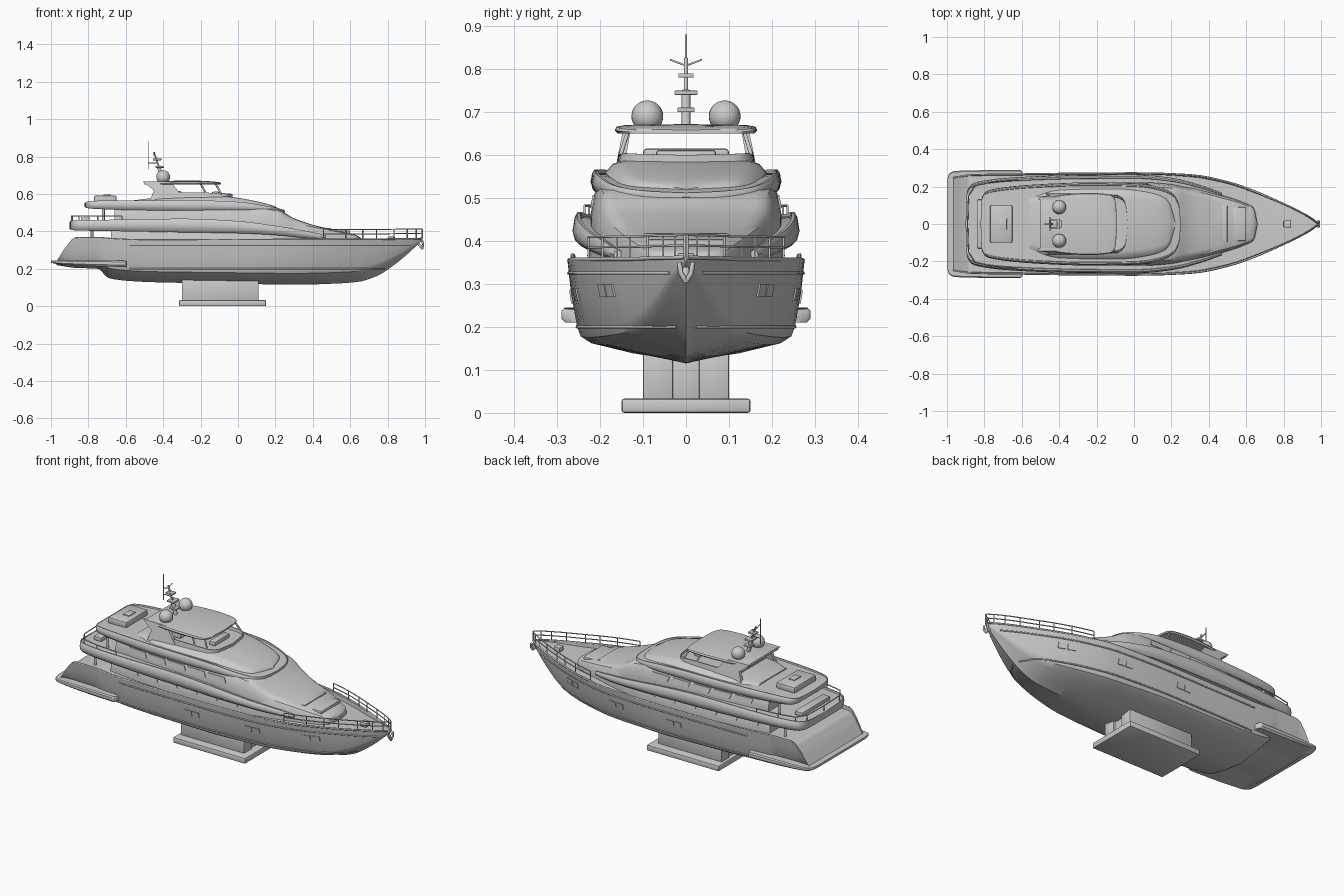
import bpy, bmesh, math
from mathutils import Vector
from mathutils.bvhtree import BVHTree

if "Cube" in bpy.data.objects:
    bpy.data.objects.remove(bpy.data.objects["Cube"])

COLOUR = (0.6, 0.6, 0.6, 1)
grey = bpy.data.materials.new("light grey")
grey.use_nodes = True
grey.diffuse_color = COLOUR
grey.node_tree.nodes["Principled BSDF"].inputs["Base Color"].default_value = COLOUR


def finish(name, bm, smooth=True):
    """Turn a bmesh into a named, shaded object and return its search tree."""
    bmesh.ops.remove_doubles(bm, verts=bm.verts, dist=0.0002)
    bmesh.ops.recalc_face_normals(bm, faces=bm.faces)
    mesh = bpy.data.meshes.new(name)
    bm.to_mesh(mesh)
    tree = BVHTree.FromBMesh(bm)
    bm.free()
    mesh.materials.append(grey)
    obj = bpy.data.objects.new(name, mesh)
    bpy.context.collection.objects.link(obj)
    if smooth:
        bpy.ops.object.select_all(action='DESELECT')
        obj.select_set(True)
        bpy.context.view_layer.objects.active = obj
        bpy.ops.object.shade_smooth_by_angle(angle=math.radians(35))
    return tree


def spline(rows, steps):
    """Smooth rows of numbers without overshoot."""
    def tangent(i, c):
        if i in (0, len(rows) - 1):
            j = min(i, len(rows) - 2)
            return rows[j + 1][c] - rows[j][c]
        a, b = rows[i][c] - rows[i - 1][c], rows[i + 1][c] - rows[i][c]
        return 2 * a * b / (a + b) if a * b > 0 else 0
    out = []
    for i in range(len(rows) - 1):
        for s in range(steps):
            t = s / steps
            h = t * t * (3 - 2 * t)
            out.append([p + (q - p) * h + tangent(i, c) * t * (1 - t) ** 2
                        - tangent(i + 1, c) * t * t * (1 - t)
                        for c, (p, q) in enumerate(zip(rows[i], rows[i + 1]))])
    return out + [list(rows[-1])]


def loft(name, rows, section, flare=0, steps=5):
    """Rows hold x, half width, bottom, top; section is a half outline in fractions."""
    bm = bmesh.new()
    outline = section + [(-u, v) for u, v in reversed(section)]
    rings = []
    for x, w, low, high in spline(rows, steps):
        k = 1 + flare * max(x, 0)
        rings.append([bm.verts.new((x, w * math.copysign(abs(u) ** k, u), low + v * (high - low)))
                      for u, v in outline])
    n = len(outline)
    for a, b in zip(rings, rings[1:]):
        for i in range(n):
            j = (i + 1) % n
            bm.faces.new((a[i], a[j], b[j], b[i]))
    bm.faces.new(rings[0])
    bm.faces.new(rings[-1])
    return finish(name, bm)


def box(name, x, y, z, bevel=0.004):
    """Bevelled box from three ranges."""
    bm = bmesh.new()
    bmesh.ops.create_cube(bm, size=1)
    for v in bm.verts:
        v.co = [r[0] + (r[1] - r[0]) * (c + 0.5) for r, c in zip((x, y, z), v.co)]
    bmesh.ops.bevel(bm, geom=bm.edges[:], offset=bevel, segments=2, affect='EDGES', profile=0.5)
    return finish(name, bm)


def tube(name, paths, radius):
    """Round bars along point lists."""
    curve = bpy.data.curves.new(name, 'CURVE')
    curve.dimensions = '3D'
    curve.bevel_depth = radius
    curve.bevel_resolution = 1
    curve.use_fill_caps = True
    for path in paths:
        sp = curve.splines.new('POLY')
        sp.points.add(len(path) - 1)
        for p, co in zip(sp.points, path):
            p.co = (*co, 1)
    curve.materials.append(grey)
    bpy.context.collection.objects.link(bpy.data.objects.new(name, curve))


def side_point(tree, x, z, out=0.0):
    hit = tree.ray_cast(Vector((x, -1, z)), Vector((0, 1, 0)))[0]
    return Vector((x, hit.y - out, z)) if hit else None


def both(path):
    return [path, [(x, -y, z) for x, y, z in path]]


def plates(name, tree, panes, skew=0.0):
    """Thin raised panes on both sides, each as x, z, length, height."""
    bm = bmesh.new()
    for x, z, l, h in panes:
        corners = [(x - l / 2, z - h / 2), (x + l / 2, z - h / 2),
                   (x + l / 2 - skew, z + h / 2), (x - l / 2 - skew, z + h / 2)]
        for s in (1, -1):
            outer, inner = [[side_point(tree, a, b, o) for a, b in corners] for o in (0.004, -0.003)]
            ring = [[bm.verts.new((p.x, p.y * s, p.z)) for p in loop] for loop in (outer, inner)]
            front = bm.faces.new(ring[0])
            for i in range(4):
                j = (i + 1) % 4
                bm.faces.new((ring[0][i], ring[0][j], ring[1][j], ring[1][i]))
            bmesh.ops.inset_individual(bm, faces=[front], thickness=0.005, depth=-0.003)
    finish(name, bm, False)


# Hull with bulwark and sunken deck
HULL = [(-.97, .25, .22, .24), (-.91, .262, .21, .33), (-.87, .266, .205, .365), (-.75, .268, .2, .367),
        (-.69, .268, .15, .362), (-.5, .272, .13, .354), (0, .276, .12, .355), (.3, .266, .115, .357),
        (.5, .228, .12, .357), (.64, .18, .13, .358), (.74, .137, .16, .358), (.86, .08, .24, .36),
        (.94, .036, .31, .361), (.985, .003, .352, .362)]
hull = loft("hull", HULL, [(0, 0), (.45, .08), (.8, .18), (.89, .25), (.92, .35), (.97, .68), (1, 1),
                           (.97, 1), (.965, .9), (0, .92)], flare=1.6)
loft("swim_platform", [(-1, .22, .232, .245), (-.992, .262, .23, .245), (-.96, .283, .225, .245),
                       (-.8, .288, .215, .245), (-.61, .29, .21, .243), (-.595, .27, .21, .24)],
     [(0, 0), (.97, 0), (1, .3), (1, .8), (.98, 1), (0, 1)])

# Rub rails along the hull
for label, height in (("lower", .2), ("upper", .325)):
    line = [side_point(hull, -.58 + i * .035, height) for i in range(44)]
    tube(label + "_rub_rail", both([p for p in line if p]), .004)
tube("sheer_rail", both([(x, w * .985, z) for x, w, _, z in spline(HULL, 4)[8:]]), .005)
ports = [(-.11, .27), (.27, .275), (.6, .285)]
plates("hull_windows", hull, [(x + d, z, .042, .03) for x, z in ports for d in (-.024, .024)])

# Houses and overhanging decks, bottom to top
WALL = [(0, 0), (1, 0), (1, .3), (.96, .75), (.9, .93), (.8, 1), (0, 1.03)]
BAND = [(0, 0), (.93, 0), (.98, .2), (1, .5), (.985, .85), (.96, 1), (.93, 1), (.92, .85), (0, .9)]
main = loft("main_house", [(-.68, .2, .32, .43), (-.3, .222, .32, .43), (.1, .228, .32, .44),
                           (.3, .2, .32, .445), (.45, .16, .32, .42), (.58, .118, .32, .392),
                           (.64, .085, .32, .375), (.66, 0, .32, .36)], WALL)
loft("upper_deck", [(-.9, 0, .412, .45), (-.896, .15, .41, .455), (-.87, .212, .405, .46),
                    (-.7, .245, .402, .462), (-.3, .262, .395, .468), (0, .264, .39, .455),
                    (.2, .247, .38, .43), (.35, .21, .365, .405), (.47, .168, .355, .38)], BAND)
upper = loft("upper_house", [(-.66, .185, .44, .54), (-.3, .215, .44, .54), (.05, .222, .43, .535),
                             (.2, .212, .4, .518), (.3, .19, .39, .468), (.42, .155, .38, .428),
                             (.5, .125, .37, .41), (.54, .09, .37, .4), (.55, 0, .37, .395)], WALL)
loft("sky_deck", [(-.82, 0, .53, .55), (-.815, .13, .527, .555), (-.79, .175, .522, .562),
                  (-.6, .206, .515, .566), (-.25, .222, .51, .566), (0, .218, .508, .558),
                  (.13, .198, .505, .54), (.21, .16, .5, .525), (.242, .09, .5, .516),
                  (.25, 0, .502, .512)], BAND)
loft("roof_crown", [(-.56, .14, .54, .566), (-.4, .185, .53, .582), (-.1, .19, .53, .588),
                    (.08, .17, .52, .565), (.18, .13, .51, .54), (.225, 0, .5, .52)],
     [(0, 0), (1, 0), (.99, .5), (.9, .85), (.75, 1), (0, 1)])
loft("bridge_coaming", [(-.42, .15, .56, .605), (-.25, .163, .56, .608), (-.1, .158, .56, .605),
                        (-.05, .125, .56, .603), (-.03, 0, .56, .6)],
     [(0, 0), (1, 0), (.96, 1), (.92, 1), (.9, .65), (0, .65)])
loft("hardtop", [(-.45, .12, .65, .662), (-.41, .152, .65, .667), (-.25, .166, .65, .67),
                 (-.13, .158, .65, .665), (-.1, .125, .65, .661), (-.09, 0, .65, .658)],
     [(0, 0), (.96, 0), (1, .4), (.97, .8), (.85, 1), (0, 1.1)])

# Side windows
plates("main_windows", main, [(-.55 + i * .13, .383, .11, .036) for i in range(6)], .012)
plates("upper_windows", upper, [(-.5 + i * .13, .492, .11, .03) for i in range(5)], .012)

# Roof arch fins, struts and cross beam
bm = bmesh.new()
for y in (-.165, .145):
    fin = bm.faces.new([bm.verts.new((x, y, z)) for x, z in
                        ((-.51, .667), (-.36, .667), (-.28, .565), (-.47, .565), (-.45, .62))])
    ext = bmesh.ops.extrude_face_region(bm, geom=[fin])["geom"]
    bmesh.ops.translate(bm, vec=(0, .02, 0), verts=[v for v in ext if isinstance(v, bmesh.types.BMVert)])
for v in bm.verts:
    v.co.y *= 1 - (v.co.z - .565) * 1.2
finish("arch_fins", bm, False)
box("arch_beam", (-.5, -.38), (-.14, .14), (.65, .667))
tube("hardtop_struts", [p for x in (-.2, -.12) for p in both([(x + .03, .152, .6), (x, .135, .655)])], .005)

# Deck furniture
box("spa_tub", (-.77, -.65), (-.1, .1), (.555, .592), .008)
box("spa_lid", (-.72, -.68), (-.03, .03), (.59, .597), .002)
box("bridge_seat", (-.36, -.3), (-.1, .1), (.585, .615), .008)
box("helm_console", (-.14, -.1), (-.07, .07), (.585, .612), .008)
box("foredeck_seat", (.49, .6), (-.09, .09), (.385, .405), .008)
box("foredeck_backrest", (.47, .5), (-.1, .1), (.39, .418), .006)
box("anchor_winch", (.8, .84), (-.02, .02), (.345, .372), .005)
box("aft_sofa", (-.84, -.79), (-.13, .13), (.45, .475), .006)

# Rails: bow and both aft decks
edge = [(x, w * .95, z) for x, w, _, z in spline(HULL, 4) if x > .45]
for lift in (.028, .052):
    tube("bow_rail", both([(x, y, z + lift) for x, y, z in edge]), .0028)
tube("bow_stanchions", [q for x, y, z in edge[::3] for q in both([(x, y, z), (x, y, z + .052)])], .0028)
loop = [(-.62, .236), (-.75, .226), (-.85, .205), (-.885, .15), (-.89, 0)]
tube("aft_rail", both([(x, y, .482) for x, y in loop]), .003)
tube("aft_posts", [q for x, y in loop for q in both([(x, y, .45), (x, y, .482)])], .003)
tube("deck_pillars", [q for x, y, z in ((-.78, .2, .35), (-.72, .17, .45))
                      for q in both([(x, y, z), (x, y, z + .08)])], .008)

# Domes, mast and aerials
for y in (-.09, .09):
    bm = bmesh.new()
    bmesh.ops.create_uvsphere(bm, u_segments=24, v_segments=14, radius=.037)
    bmesh.ops.translate(bm, vec=(-.4, y, .69), verts=bm.verts)
    finish("satellite_dome", bm)
tube("mast", [[(-.4, 0, .66), (-.425, 0, .75)]], .011)
tube("mast_top", [[(-.425, 0, .75), (-.45, 0, .825)]], .005)
for x, z, w in ((-.41, .705, .02), (-.42, .745, .027), (-.435, .785, .018)):
    box("mast_arm", (x - .02, x + .025), (-w, w), (z - .005, z + .005), .002)
tube("spreader", [[(-.45, -.037, .822), (-.45, 0, .808), (-.45, .037, .822)],
                  [(-.48, 0, .765), (-.43, 0, .765)]], .0025)
tube("whip_aerial", [[(-.48, 0, .73), (-.48, 0, .88)]], .0025)

# Anchor under the bow
tube("anchor_shank", [[(.955, 0, .345), (.985, 0, .31)]], .008)
tube("anchor_flukes", both([(.985, 0, .305), (.99, .012, .325), (.985, .016, .35)]), .006)

# Display stand
box("stand_base", (-.315, .15), (-.15, .15), (0, .033), .006)
box("stand_core", (-.29, .1), (-.035, .035), (.03, .14))
for y in (-.1, .03):
    box("stand_upright", (-.3, .11), (y, y + .07), (.03, .15))
